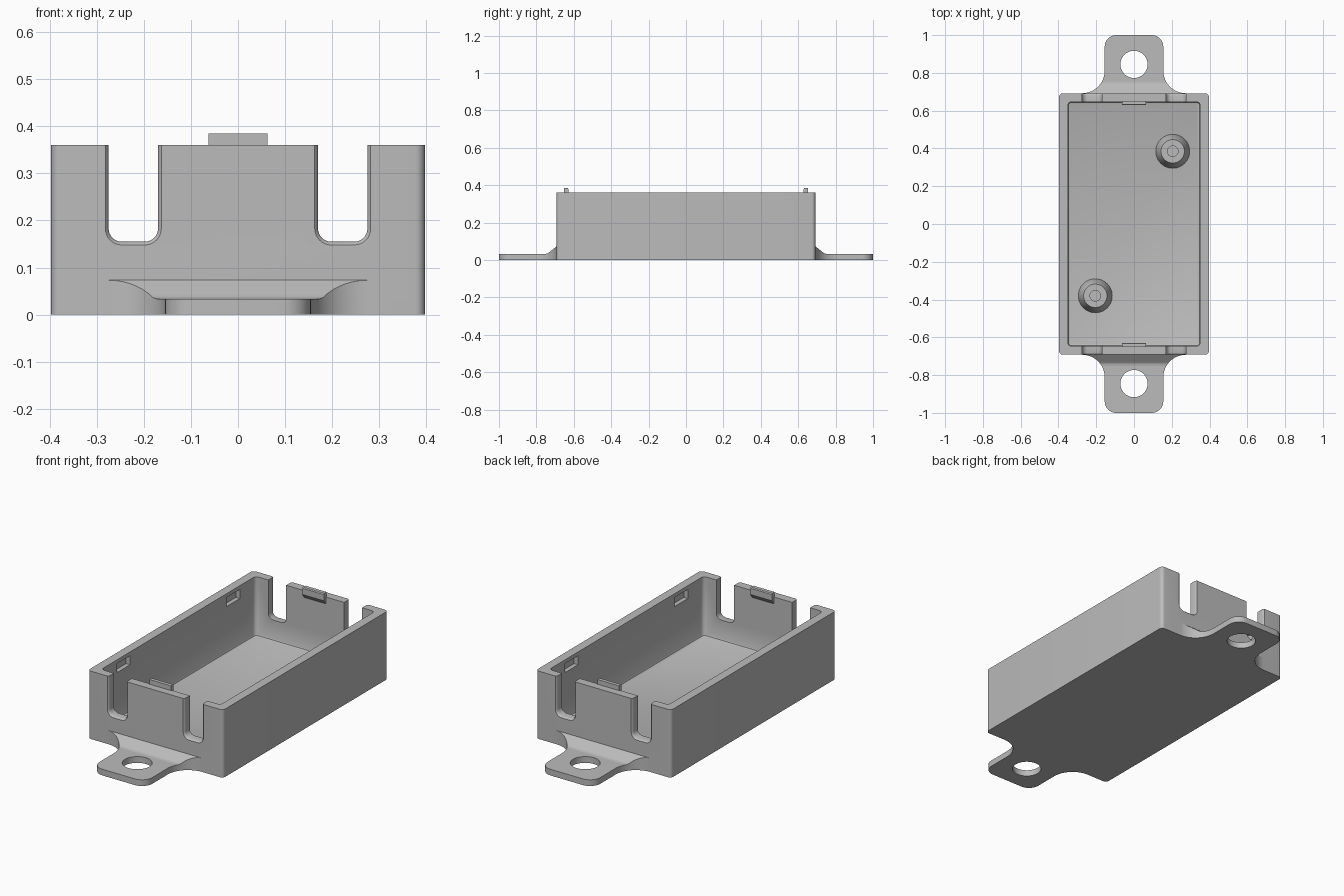
import bpy, bmesh, math
from mathutils import Vector

if "Cube" in bpy.data.objects:
    bpy.data.objects.remove(bpy.data.objects["Cube"])

grey = bpy.data.materials.new("light_grey_plastic")
grey.diffuse_color = (0.5, 0.5, 0.5, 1)
grey.use_nodes = True
grey.node_tree.nodes["Principled BSDF"].inputs["Base Color"].default_value = grey.diffuse_color

HX, HY, TOP = 0.397, 0.692, 0.36      # outer half sizes and rim height
IX, IY, FLOOR = 0.35, 0.647, 0.047    # cavity half sizes and floor level


def loft(name, rings):
    """Closed solid through rings of equal point count."""
    bm = bmesh.new()
    loops = [[bm.verts.new(p) for p in r] for r in rings]
    n = len(loops[0])
    for a, b in zip(loops, loops[1:]):
        for i in range(n):
            j = (i + 1) % n
            bm.faces.new((a[i], a[j], b[j], b[i]))
    bm.faces.new(loops[0])
    bm.faces.new(loops[-1])
    bmesh.ops.recalc_face_normals(bm, faces=bm.faces)
    me = bpy.data.meshes.new(name)
    bm.to_mesh(me)
    bm.free()
    ob = bpy.data.objects.new(name, me)
    bpy.context.collection.objects.link(ob)
    me.materials.append(grey)
    return ob


def arc(cx, cy, r, a0, a1, n=8):
    return [(cx + r * math.cos(math.radians(a0 + (a1 - a0) * i / n)),
             cy + r * math.sin(math.radians(a0 + (a1 - a0) * i / n))) for i in range(n + 1)]


def round_rect(hx, hy, r):
    return (arc(hx - r, hy - r, r, 0, 90) + arc(r - hx, hy - r, r, 90, 180)
            + arc(r - hx, r - hy, r, 180, 270) + arc(hx - r, r - hy, r, 270, 360))


def at_z(pts, z):
    return [(x, y, z) for x, y in pts]


def block(name, x0, x1, y0, y1, z0, z1):
    pts = [(x0, y0), (x1, y0), (x1, y1), (x0, y1)]
    return loft(name, [at_z(pts, z0), at_z(pts, z1)])


def boolean(ob, other, op):
    m = ob.modifiers.new(op, 'BOOLEAN')
    m.object, m.operation, m.solver = other, op, 'EXACT'
    bpy.context.view_layer.objects.active = ob
    bpy.ops.object.modifier_apply(modifier=m.name)
    bpy.data.objects.remove(other)


def smooth(ob):
    bpy.ops.object.select_all(action='DESELECT')
    ob.select_set(True)
    bpy.context.view_layer.objects.active = ob
    bpy.ops.object.shade_smooth_by_angle(angle=math.radians(30))


# Outer shell
outline = round_rect(HX, HY, 0.02)
shell = loft("enclosure_shell", [at_z(outline, 0), at_z(outline, TOP)])

# Mounting ears: flared outline trimmed to a thin plate with a sloped root
for s in (-1, 1):
    half = ([(0.275, 0.67)] + arc(0.275, HY + 0.12, 0.12, 270, 180, 12)
            + arc(0.095, 0.94, 0.06, 0, 90))
    pts = half + [(-x, y) for x, y in reversed(half)]
    pts = [(x, y * s) for x, y in pts]
    ear = loft("ear", [at_z(pts, 0), at_z(pts, 0.1)])
    side = [(0.6, -0.1), (1.1, -0.1), (1.1, 0.033), (0.75, 0.033), (0.738, 0.036),
            (HY, 0.073), (0.6, 0.073)]
    trim = loft("trim", [[(x, y * s, z) for y, z in side] for x in (-0.5, 0.5)])
    boolean(ear, trim, 'INTERSECT')
    circle = arc(0, 0.845 * s, 0.072, 0, 352.5, 47)
    boolean(ear, loft("hole", [at_z(circle, -0.1), at_z(circle, 0.2)]), 'DIFFERENCE')
    boolean(shell, ear, 'UNION')

# Cavity with a small bevel around the floor
cavity = loft("cavity", [at_z(round_rect(IX - 0.009, IY - 0.009, 0.012), FLOOR),
                         at_z(round_rect(IX - 0.003, IY - 0.003, 0.017), FLOOR + 0.003),
                         at_z(round_rect(IX, IY, 0.02), FLOOR + 0.009),
                         at_z(round_rect(IX, IY, 0.02), 0.5)])
boolean(shell, cavity, 'DIFFERENCE')

# Cable slots in both end walls, with softened outer edges
for sx in (-1, 1):
    for sy in (-1, 1):
        rings = []
        for y, o in ((0.6, 0), (0.681, 0), (0.687, 0.002), (0.692, 0.007), (0.71, 0.007)):
            w, z0, r = 0.0525 + o, 0.155 - o, 0.028 + o
            p = ([(-w, 0.5)] + arc(r - w, z0 + r, r, 180, 270)
                 + arc(w - r, z0 + r, r, 270, 360) + [(w, 0.5)])
            rings.append([(sx * (0.2225 + x), sy * y, z) for x, z in p])
        boolean(shell, loft("slot", rings), 'DIFFERENCE')

# Blind latch pockets in the long walls
for sx in (-1, 1):
    for y in (-0.46, 0.46):
        x0, x1 = sorted((sx * 0.33, sx * 0.373))
        boolean(shell, block("pocket", x0, x1, y - 0.055, y + 0.055, 0.292, 0.34), 'DIFFERENCE')
smooth(shell)

# Snap tabs at the middle of both end walls
for s, side_name in ((-1, "front"), (1, "back")):
    prof = [(0.652, 0.325), (0.645, 0.325), (0.629, 0.347), (0.629, 0.38),
            (0.633, 0.385), (0.652, 0.385)]
    loft(side_name + "_snap_tab", [[(x, s * y, z) for y, z in prof] for x in (-0.063, 0.063)])

# Hollow tapered posts on the floor
for cx, cy, name in ((0.205, 0.385, "back_post"), (-0.205, -0.38, "front_post")):
    rings = [at_z(arc(cx, cy, r, 0, 352.5, 47), z) for r, z in
             ((0.09, FLOOR - 0.01), (0.09, FLOOR), (0.062, 0.115), (0.028, 0.115), (0.028, 0.06))]
    smooth(loft(name, rings))
